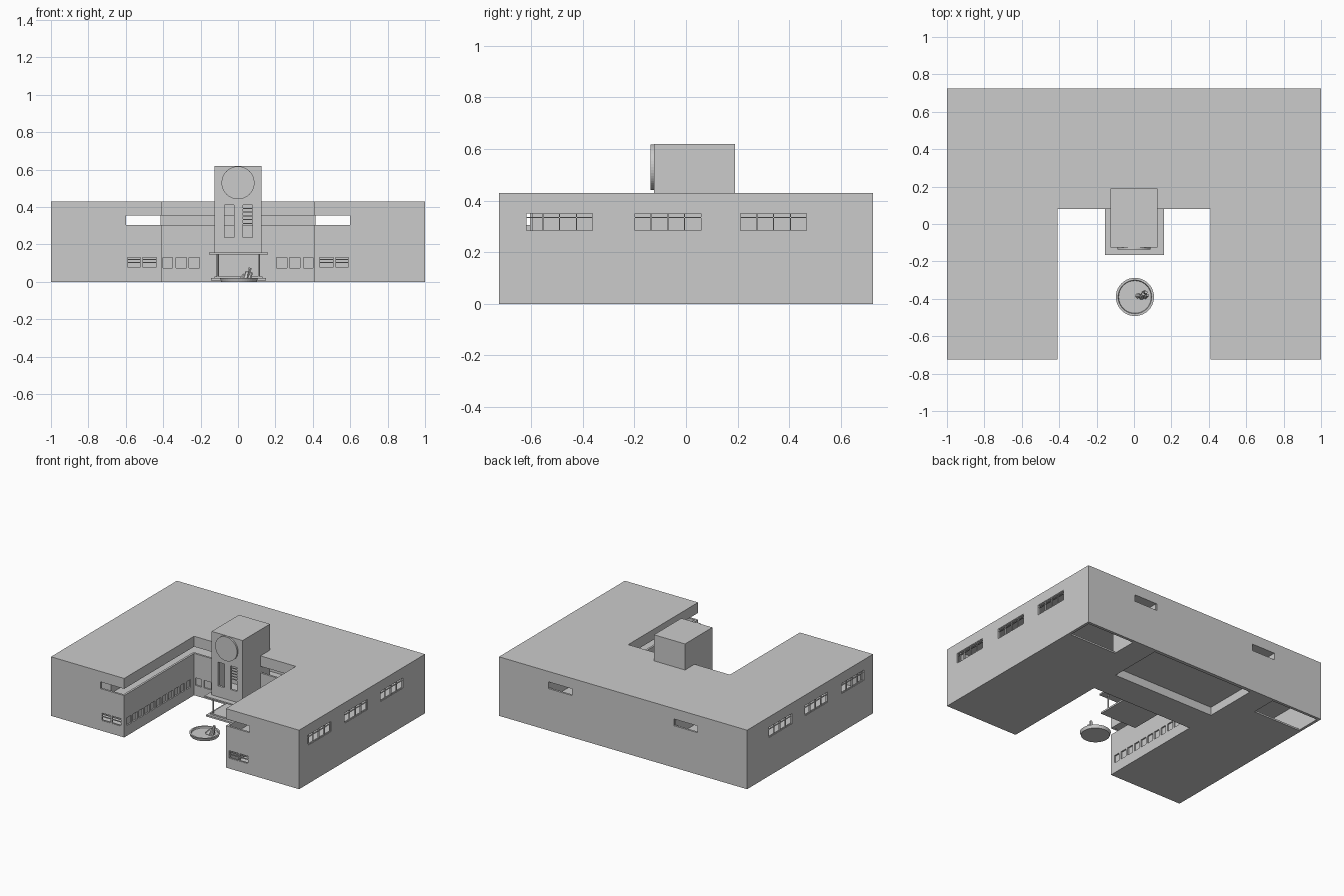
import bpy, bmesh, math
from mathutils import Matrix, Vector

if "Cube" in bpy.data.objects:
    bpy.data.objects.remove(bpy.data.objects["Cube"])

Y, C, B = 0.725, 0.41, 0.08      # half depth, courtyard half width, courtyard back
T = 0.015                        # wall thickness


def finish(name, bm):
    bmesh.ops.recalc_face_normals(bm, faces=bm.faces)
    me = bpy.data.meshes.new(name)
    bm.to_mesh(me)
    bm.free()
    ob = bpy.data.objects.new(name, me)
    bpy.context.collection.objects.link(ob)
    return ob


def add_box(bm, x0, x1, y0, y1, z0, z1):
    m = Matrix.Translation(((x0 + x1) / 2, (y0 + y1) / 2, (z0 + z1) / 2))
    m = m @ Matrix.Diagonal((abs(x1 - x0), abs(y1 - y0), abs(z1 - z0), 1))
    bmesh.ops.create_cube(bm, size=1, matrix=m)


def boxes(name, items):
    bm = bmesh.new()
    for b in items:
        add_box(bm, *b)
    return finish(name, bm)


def add_cyl(bm, r1, r2, p, q, n=32):
    p, q = Vector(p), Vector(q)
    d = q - p
    m = Matrix.Translation((p + q) / 2) @ d.to_track_quat('Z', 'Y').to_matrix().to_4x4()
    bmesh.ops.create_cone(bm, cap_ends=True, segments=n, radius1=r1, radius2=r2,
                          depth=d.length, matrix=m)


def u_prism(name, t, levels):
    """U-shaped footprint, inset by t, extruded for every (z0, z1)."""
    pts = [(-1 + t, -Y + t), (-C - t, -Y + t), (-C - t, B + t), (C + t, B + t),
           (C + t, -Y + t), (1 - t, -Y + t), (1 - t, Y - t), (-1 + t, Y - t)]
    bm = bmesh.new()
    for z0, z1 in levels:
        f = bm.faces.new([bm.verts.new((x, y, z0)) for x, y in pts])
        r = bmesh.ops.extrude_face_region(bm, geom=[f])
        vs = [v for v in r['geom'] if isinstance(v, bmesh.types.BMVert)]
        bmesh.ops.translate(bm, verts=vs, vec=(0, 0, z1 - z0))
    return finish(name, bm)


def cut(ob, cutter):
    cutter.hide_render = True
    m = ob.modifiers.new('cut', 'BOOLEAN')
    m.operation, m.solver, m.object = 'DIFFERENCE', 'EXACT', cutter
    bpy.context.view_layer.objects.active = ob
    bpy.ops.object.modifier_apply(modifier=m.name)
    bpy.data.objects.remove(cutter)


def both(b):
    """A box and its mirror image in x."""
    return [b, (-b[1], -b[0]) + tuple(b[2:])]


# Hollow two-storey U-shaped block
hall = u_prism('building_shell', 0, [(0, 0.43)])
cut(hall, u_prism('rooms', T, [(0.012, 0.21), (0.225, 0.355)]))

# Open gallery slot round the courtyard and wing fronts
cut(hall, boxes('gallery_slot', [(-0.6, 0.6, -0.8, 0.2, 0.305, 0.354)]))

# Window openings and floor openings
side_spans = [(-0.62, -0.36), (-0.2, 0.06), (0.21, 0.47)]
front_spans = [(0.437, 0.51), (0.52, 0.59)]
holes = [(-C, C, 0.3, 0.7, -0.05, 0.05)]
for y0, y1 in side_spans:
    holes += both((0.95, 1.05, y0, y1, 0.28, 0.354))
for x0, x1 in front_spans:
    holes += both((x0, x1, -0.8, -0.69, 0.075, 0.13))
for x0, x1 in [(0.205, 0.262), (0.275, 0.332), (0.35, 0.4)]:
    holes += both((x0, x1, 0.05, 0.09, 0.075, 0.13))
for i in range(11):
    y = -0.69 + i * 0.068
    holes += both((C - 0.03, C + 0.01, y, y + 0.05, 0.075, 0.13))
holes += both((C, 0.6, 0.69, 0.8, 0.305, 0.354))
holes += both((0.6, 0.98, 0.52, 0.705, -0.05, 0.05))
cut(hall, boxes('window_cutters', holes))

# Shallow recess seen under the back block
boxes('floor_recess', [(-C, C, 0.3, 0.7, 0.06, 0.07), (-C, C, 0.29, 0.3, 0.005, 0.07)]
      + both((C, C + 0.01, 0.3, 0.7, 0.005, 0.07)))

# Upstairs partitions that form the gallery corridor
boxes('gallery_partitions', [(-C, C, 0.28, 0.29, 0.22, 0.358)]
      + both((0.6, 0.61, -0.605, Y - 0.01, 0.22, 0.358))
      + both((C - 0.005, C + 0.005, 0.285, Y - 0.01, 0.22, 0.358))
      + both((0.6, 0.99, -0.605, -0.595, 0.22, 0.358)))

# Stair core partitions downstairs
boxes('stair_walls', both((0.59, 0.6, 0.5, Y - 0.01, 0.01, 0.22)))

# Side window frames: four columns and a transom
bars, w = [], 0.004
for y0, y1 in side_spans:
    for i in range(5):
        y = y0 + (y1 - y0) * i / 4
        bars += both((0.986, 0.997, y - w / 2, y + w / 2, 0.28, 0.354))
    for z in (0.282, 0.335, 0.353):
        bars += both((0.987, 0.996, y0, y1, z - w / 2, z + w / 2))
boxes('side_window_frames', bars)

# Front window louvres
bars = []
for x0, x1 in front_spans:
    for z in (0.077, 0.103, 0.12):
        bars += both((x0, x1, -Y + 0.002, -Y + 0.012, z - w / 2, z + w / 2))
boxes('front_window_bars', bars)

# Clock tower, hollow, with two tall window slots
tower = boxes('tower', [(-0.125, 0.125, -0.125, 0.19, 0.155, 0.62)])
cut(tower, boxes('tower_room', [(-0.11, 0.11, -0.11, 0.175, 0.17, 0.605)]))
cut(tower, boxes('tower_windows', [(-0.073, -0.022, -0.2, -0.1, 0.237, 0.41),
                                   (0.027, 0.078, -0.2, -0.1, 0.237, 0.41)]))
boxes('tower_slats', [(0.027, 0.078, -0.118, -0.112, z, z + 0.005)
                      for z in (0.31, 0.33, 0.35, 0.37, 0.39)])

# Clock face
bm = bmesh.new()
add_cyl(bm, 0.088, 0.088, (0, -0.124, 0.53), (0, -0.137, 0.53), 48)
finish('clock_face', bm)

# Entrance canopy, steps, door wall
boxes('canopy', [(-0.155, 0.16, -0.165, B + 0.005, 0.147, 0.157)])
boxes('entrance_steps', [(-0.145, 0.15, -0.16, B + 0.005, 0.008, 0.02),
                         (-0.125, 0.13, -0.14, B + 0.005, 0.02, 0.03)])
boxes('entrance_doors', both((0.07, 0.105, B - 0.006, B + 0.005, 0.03, 0.125))
      + both((0.002, 0.06, B - 0.006, B + 0.005, 0.03, 0.125)))

# Canopy columns
bm = bmesh.new()
for x in (-0.108, 0.112):
    add_cyl(bm, 0.006, 0.006, (x, -0.13, 0.028), (x, -0.13, 0.149), 16)
finish('canopy_columns', bm)

# Round fountain basin, turned from a profile
bm = bmesh.new()
prof = [(0, 0), (0.095, 0), (0.102, 0.022), (0.09, 0.022), (0.087, 0.012), (0, 0.012)]
vs = [bm.verts.new((r, 0, z)) for r, z in prof]
es = [bm.edges.new(p) for p in zip(vs, vs[1:])]
bmesh.ops.spin(bm, geom=vs + es, cent=(0, 0, 0), axis=(0, 0, 1), angle=math.tau, steps=40)
bmesh.ops.remove_doubles(bm, verts=bm.verts, dist=1e-5)
bmesh.ops.translate(bm, verts=bm.verts, vec=(0.005, -0.39, 0))
finish('fountain_basin', bm)

# Small sculpture in the fountain: leaning blocks of rock
bm = bmesh.new()
for r, p, q in [(0.014, (0.02, -0.385, 0.012), (0.035, -0.382, 0.04)),
                (0.016, (0.04, -0.39, 0.012), (0.05, -0.375, 0.055)),
                (0.014, (0.055, -0.37, 0.012), (0.064, -0.365, 0.075)),
                (0.012, (0.06, -0.39, 0.012), (0.072, -0.38, 0.05))]:
    add_cyl(bm, r, r * 0.6, p, q, 6)
finish('fountain_sculpture', bm)
